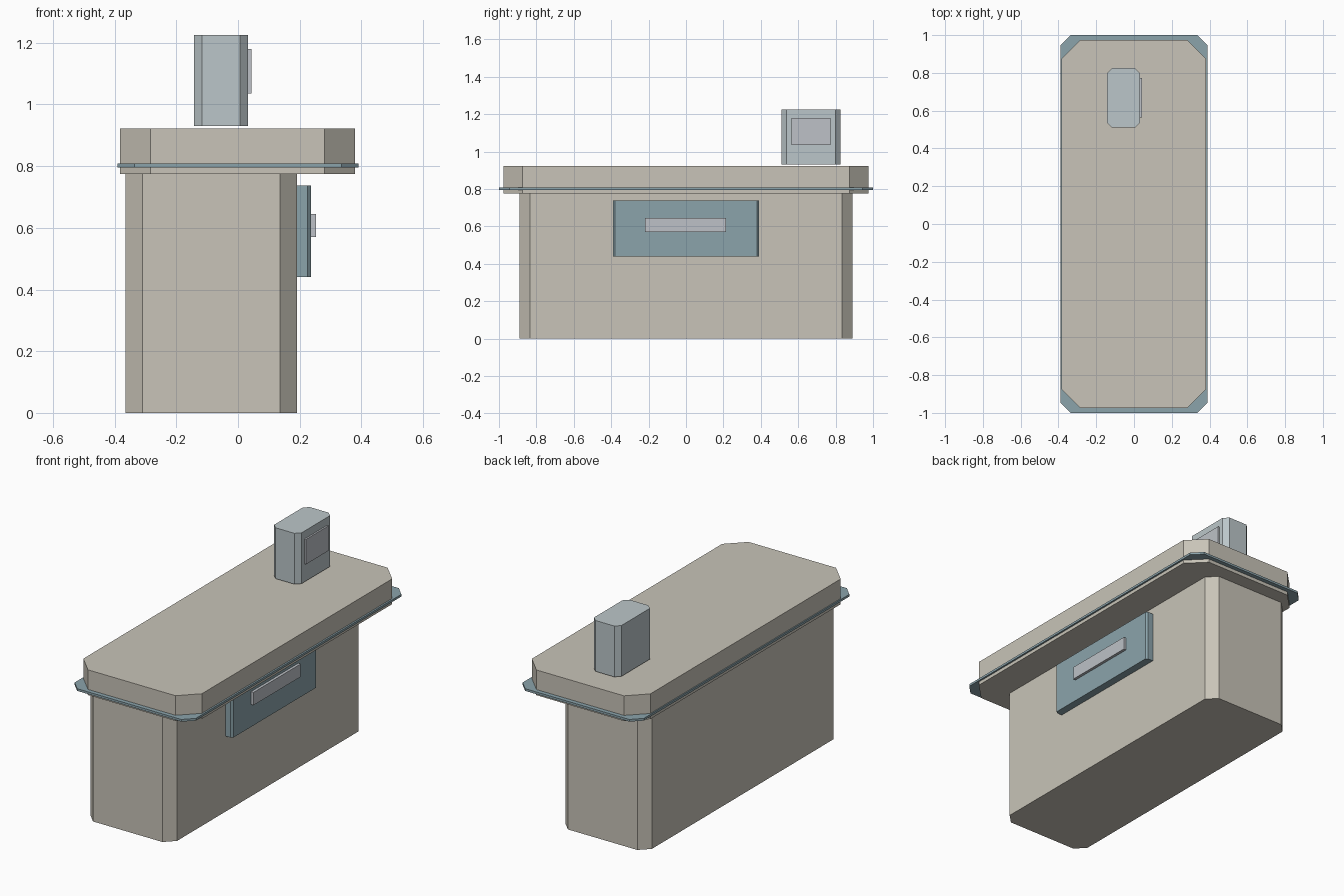
import bpy
import bmesh

cube = bpy.data.objects.get("Cube")
if cube:
    bpy.data.objects.remove(cube, do_unlink=True)


def make_material(name, rgb):
    mat = bpy.data.materials.new(name)
    mat.use_nodes = True
    color = (*rgb, 1.0)
    mat.diffuse_color = color
    mat.node_tree.nodes["Principled BSDF"].inputs["Base Color"].default_value = color
    return mat


stone = make_material("warm beige", (0.58, 0.55, 0.48))
teal = make_material("muted teal", (0.26, 0.37, 0.41))
pale = make_material("pale blue grey", (0.50, 0.565, 0.585))
silver = make_material("light silver", (0.51, 0.535, 0.57))


def chamfered_block(name, xs, ys, zs, mat, cut=0.0):
    """Box between the given ranges, with its vertical corners cut at 45 degrees."""
    (x0, x1), (y0, y1), (z0, z1) = xs, ys, zs
    outline = []
    for x, y, sx, sy in ((x0, y0, 1, 1), (x1, y0, -1, 1),
                         (x1, y1, -1, -1), (x0, y1, 1, -1)):
        if cut:
            pair = [(x, y + sy * cut), (x + sx * cut, y)]
            outline += pair if sx == sy else pair[::-1]
        else:
            outline.append((x, y))

    bm = bmesh.new()
    base = bm.faces.new([bm.verts.new((x, y, z0)) for x, y in outline])
    top = bmesh.ops.extrude_face_region(bm, geom=[base], use_keep_orig=True)
    verts = [v for v in top["geom"] if isinstance(v, bmesh.types.BMVert)]
    bmesh.ops.translate(bm, verts=verts, vec=(0, 0, z1 - z0))
    bmesh.ops.recalc_face_normals(bm, faces=bm.faces)
    mesh = bpy.data.meshes.new(name)
    bm.to_mesh(mesh)
    bm.free()
    mesh.materials.append(mat)
    obj = bpy.data.objects.new(name, mesh)
    bpy.context.collection.objects.link(obj)
    return obj


# Counter: base cabinet, thick top and the trim band around it
chamfered_block("cabinet", (-0.365, 0.192), (-0.89, 0.89), (0, 0.775), stone, 0.055)
chamfered_block("countertop", (-0.383, 0.38), (-0.975, 0.975), (0.775, 0.922), stone, 0.1)
chamfered_block("trim_band", (-0.39, 0.39), (-1, 1), (0.795, 0.808), teal, 0.055)

# Panel with its handle on the left side
chamfered_block("side_panel", (0.17, 0.237), (-0.39, 0.39), (0.44, 0.737), teal, 0.011)
chamfered_block("panel_handle", (0.23, 0.253), (-0.218, 0.215), (0.57, 0.645), silver)

# Terminal hovering just above the counter, with its screen
chamfered_block("terminal", (-0.143, 0.033), (0.51, 0.825), (0.93, 1.226), pale, 0.027)
chamfered_block("terminal_screen", (0.025, 0.043), (0.563, 0.772), (1.035, 1.18), silver)
